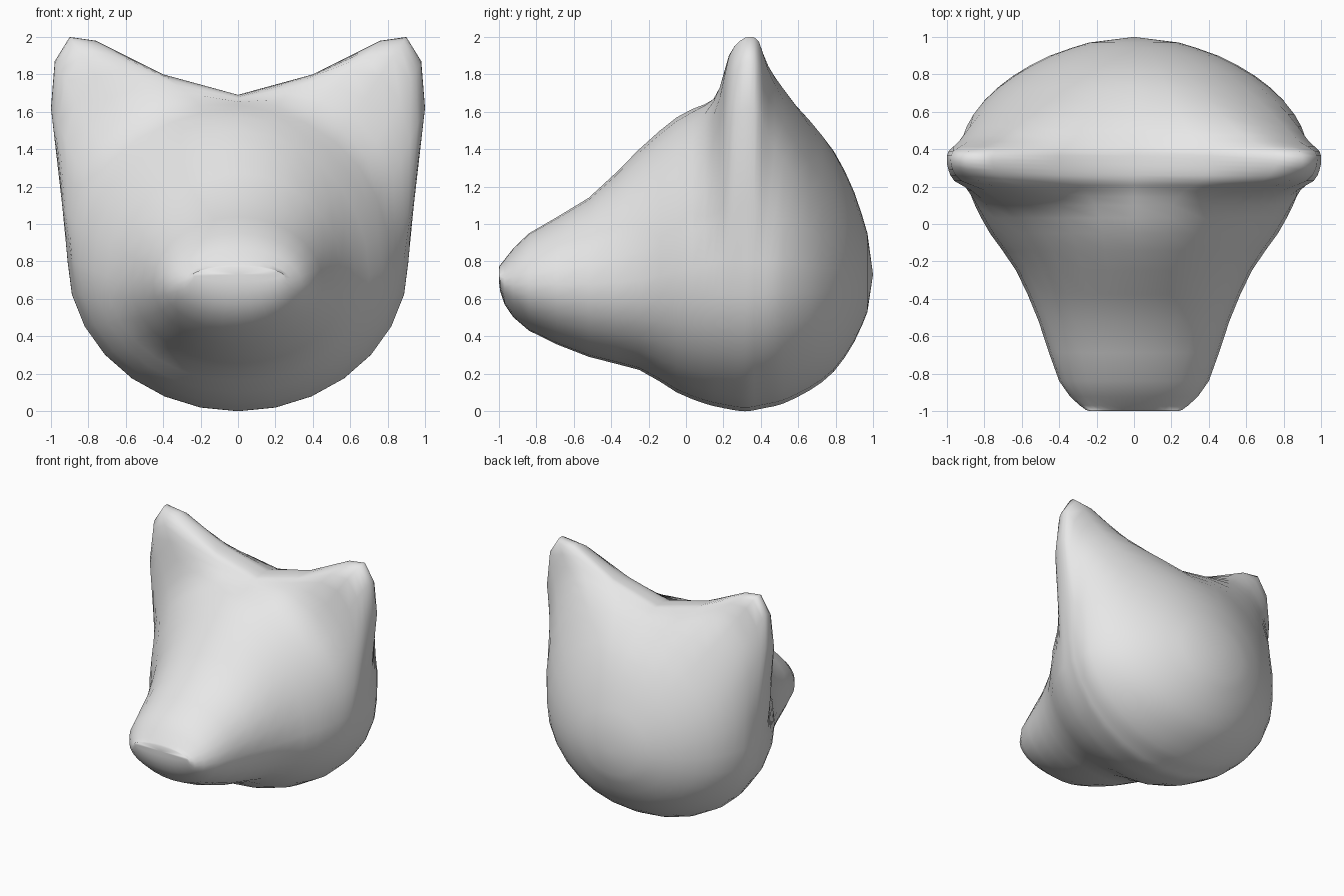
import bpy
import bmesh
from math import sin, cos, pi

default_cube = bpy.data.objects.get("Cube")
if default_cube:
    bpy.data.objects.remove(default_cube, do_unlink=True)

# Stations from snout to back of head:
# depth, half width, height of widest point, bottom, top, ear amount
STATIONS = [
    (-1, .24, .73, .69, .77, 0),
    (-.97, .29, .68, .57, .81, 0),
    (-.84, .4, .68, .43, .95, 0),
    (-.52, .51, .68, .29, 1.14, 0),
    (-.25, .63, .7, .22, 1.4, 0),
    (-.05, .77, .75, .1, 1.57, 0),
    (.1, .85, .78, .04, 1.64, .08),
    (.18, .88, .8, .02, 1.66, .38),
    (.23, .89, .8, .01, 1.68, .8),
    (.29, .9, .8, 0, 1.69, .96),
    (.34, .91, .8, 0, 1.69, 1),
    (.39, .91, .8, .01, 1.69, .95),
    (.44, .91, .8, .02, 1.68, .65),
    (.52, .89, .8, .04, 1.65, .38),
    (.66, .8, .78, .11, 1.54, .12),
    (.79, .65, .76, .21, 1.39, .02),
    (.9, .45, .75, .37, 1.17, 0),
    (.97, .24, .74, .53, .95, 0),
]
# Outline of the pointed ear, from cheek over the tip to the crown
EAR = [(.94, 1.1), (1, 1.62), (.98, 1.87), (.9, 2), (.76, 1.98), (.4, 1.8)]
STEPS = 2          # rings per station
LOWER = 7          # segments from chin to cheek
UPPER = len(EAR) + 1


def smooth_value(a, b, c, d, t):
    """Catmull-Rom blend from b to c."""
    return b + .5 * t * (c - a + t * (2*a - 5*b + 4*c - d + t * (3*(b - c) + d - a)))


def smooth_stations(stations):
    """Yield extra stations along a smooth path through the given ones."""
    last = len(stations) - 1
    for i in range(last):
        near = [stations[min(max(i + k, 0), last)] for k in (-1, 0, 1, 2)]
        for step in range(STEPS):
            yield [smooth_value(*values, step / STEPS) for values in zip(*near)]
    yield stations[last]


def half_outline(width, middle, bottom, top, ear):
    """Points from the chin line up one side to the crown line."""
    points = []
    for i in range(LOWER):
        angle = pi / 2 * i / LOWER
        points.append((width * sin(angle), middle - (middle - bottom) * cos(angle)))
    points.append((width, middle))
    for i, (ear_x, ear_z) in enumerate(EAR, 1):
        angle = pi / 2 * i / UPPER
        x = width * cos(angle)
        z = middle + (top - middle) * sin(angle)
        points.append((x + ear * (ear_x - x), z + ear * (ear_z - z)))
    points.append((0, top))
    return points


def add_ring(bm, station):
    """One closed, mirrored cross-section of the head."""
    depth, *shape = station
    side = half_outline(*shape)
    mirrored = [(-x, z) for x, z in side[-2:0:-1]]
    return [bm.verts.new((x, depth, z)) for x, z in side + mirrored]


def close_end(bm, ring, depth, height):
    """Fan of faces to a central point."""
    tip = bm.verts.new((0, depth, height))
    for a, b in zip(ring, ring[1:] + ring[:1]):
        bm.faces.new((a, b, tip))


# Head with snout and ears, lofted from front to back
bm = bmesh.new()
rings = [add_ring(bm, station) for station in smooth_stations(STATIONS)]
for front, back in zip(rings, rings[1:]):
    for i in range(len(front)):
        bm.faces.new((front[i - 1], front[i], back[i], back[i - 1]))
close_end(bm, rings[0], -1, .73)
close_end(bm, rings[-1], 1, .73)
bmesh.ops.recalc_face_normals(bm, faces=bm.faces)
for face in bm.faces:
    face.smooth = True
mesh = bpy.data.meshes.new("animal_head")
bm.to_mesh(mesh)
bm.free()
head = bpy.data.objects.new("animal_head", mesh)
bpy.context.collection.objects.link(head)

# Plain light grey
grey = bpy.data.materials.new("light_grey")
grey.use_nodes = True
colour = (.8, .8, .8, 1)
grey.diffuse_color = colour
grey.node_tree.nodes["Principled BSDF"].inputs["Base Color"].default_value = colour
mesh.materials.append(grey)
